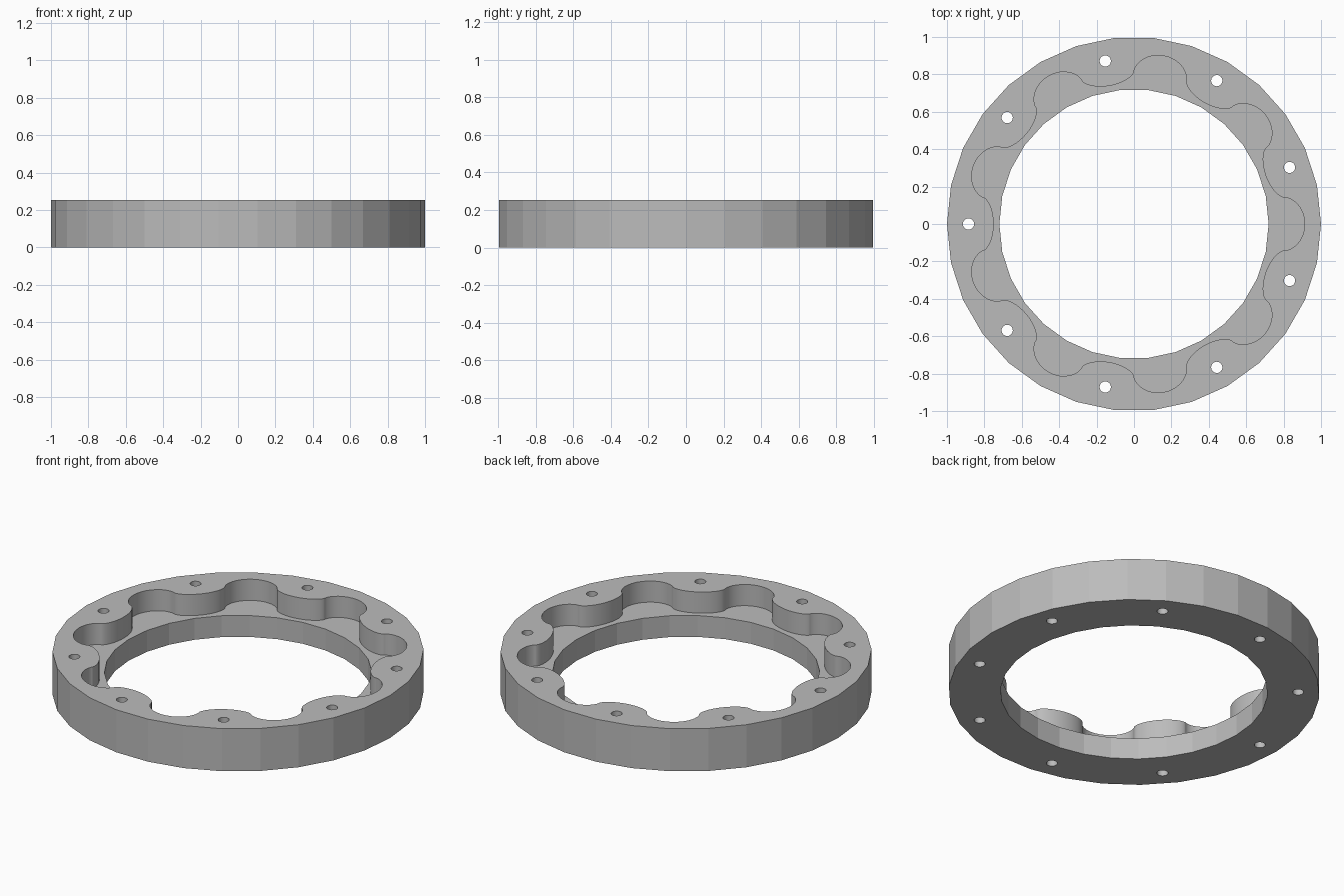
import bpy, bmesh
from math import sin, cos, pi, radians

if "Cube" in bpy.data.objects:
    bpy.data.objects.remove(bpy.data.objects["Cube"], do_unlink=True)

HEIGHT, FLOOR = 0.253, 0.127
LOBES, SIDES = 9, 30
PITCH, RISE, DIP = 0.815, 0.098, 0.065

steel = bpy.data.materials.new("plain_grey")
steel.use_nodes = True
grey = (0.5, 0.5, 0.5, 1)
steel.diffuse_color = grey
steel.node_tree.nodes["Principled BSDF"].inputs["Base Color"].default_value = grey


def prism(name, outline, bottom, top, smooth):
    """Extrude a closed xy outline upward; only the walls may be smooth."""
    bm = bmesh.new()
    base = bm.faces.new([bm.verts.new((x, y, bottom)) for x, y in outline])
    out = bmesh.ops.extrude_face_region(bm, geom=[base], use_keep_orig=True)
    for v in out["geom"]:
        if isinstance(v, bmesh.types.BMVert):
            v.co.z = top
    bmesh.ops.recalc_face_normals(bm, faces=bm.faces)
    for f in bm.faces:
        f.smooth = smooth and abs(f.normal.z) < 0.5
    mesh = bpy.data.meshes.new(name)
    bm.to_mesh(mesh)
    bm.free()
    mesh.materials.append(steel)
    obj = bpy.data.objects.new(name, mesh)
    bpy.context.collection.objects.link(obj)
    return obj


def circle(radius, sides, cx=0, cy=0):
    return [(cx + radius * cos(2 * pi * i / sides), cy + radius * sin(2 * pi * i / sides))
            for i in range(sides)]


def lobed_outline(steps=20):
    """Alternate outward and inward cycloid arches around the pitch circle."""
    points, arch = [], pi / LOBES
    for k in range(2 * LOBES):
        swing = RISE if k % 2 == 0 else -DIP
        for i in range(steps):
            t = 2 * pi * i / steps
            a = arch * (k - 0.5 + (t - sin(t)) / (2 * pi))
            r = PITCH + swing * (1 - cos(t)) / 2
            points.append((r * cos(a), r * sin(a)))
    return points


# Ring body, central opening and lobed pocket
ring = prism("ring_housing", circle(1, SIDES), 0, HEIGHT, False)
cutters = [
    prism("opening_cutter", circle(0.72, SIDES), -0.1, HEIGHT + 0.1, False),
    prism("pocket_cutter", lobed_outline(), FLOOR, HEIGHT + 0.1, True),
]

# Bolt holes between the lobes
for k in range(LOBES):
    a = radians(20) + 2 * pi * k / LOBES
    hole = circle(0.03, 24, 0.885 * cos(a), 0.885 * sin(a))
    cutters.append(prism("bolt_hole_cutter", hole, -0.1, HEIGHT + 0.1, True))

# Cut everything and keep the finished mesh only
for cutter in cutters:
    cutter.hide_render = True
    mod = ring.modifiers.new("cut", "BOOLEAN")
    mod.operation, mod.solver, mod.object = "DIFFERENCE", "EXACT", cutter

bpy.context.view_layer.update()
finished = bpy.data.meshes.new_from_object(ring.evaluated_get(bpy.context.evaluated_depsgraph_get()))
ring.modifiers.clear()
ring.data = finished
for cutter in cutters:
    bpy.data.objects.remove(cutter, do_unlink=True)
